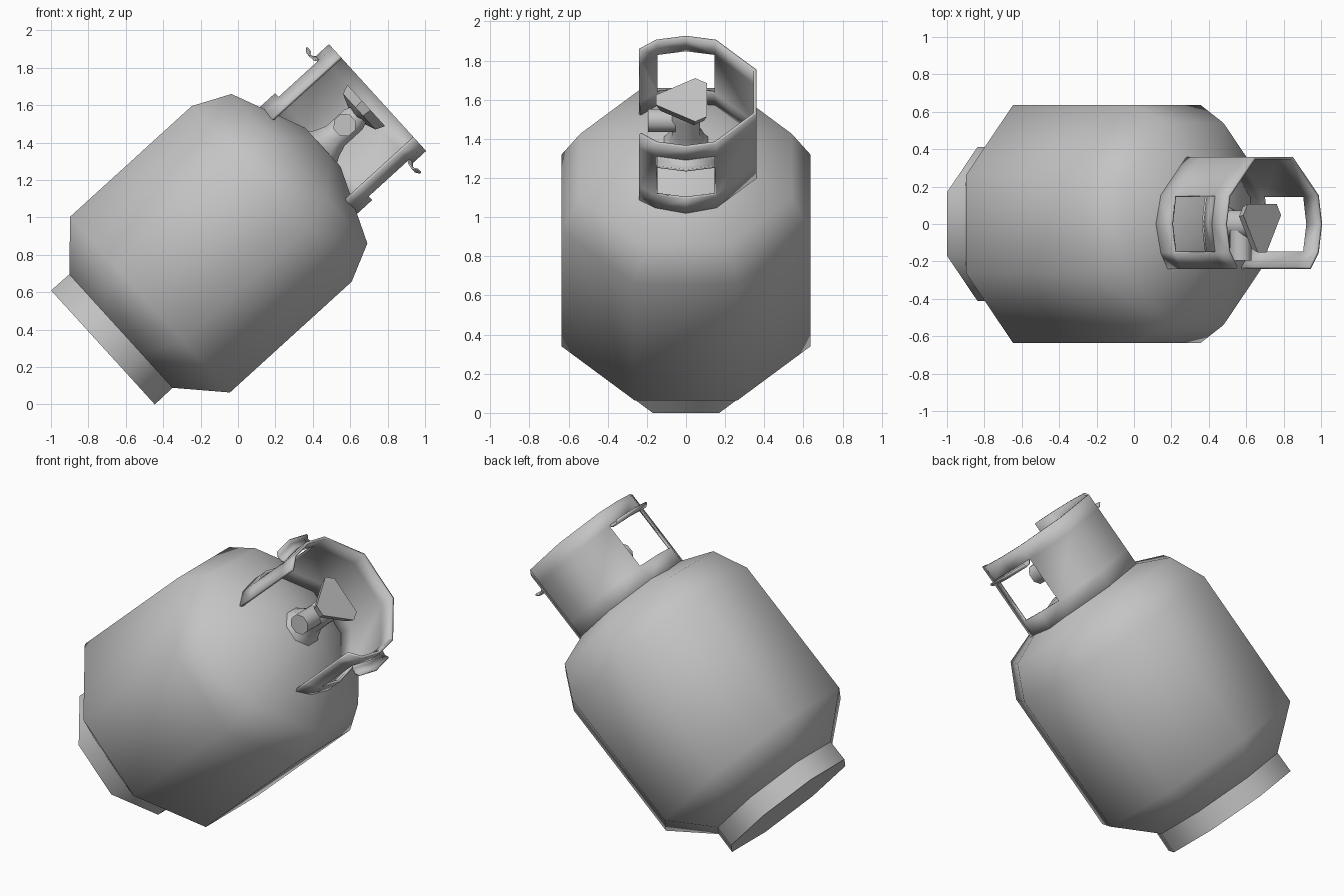
import bpy, bmesh, math
from mathutils import Matrix, Vector

cube = bpy.data.objects.get("Cube")
if cube:
    bpy.data.objects.remove(cube, do_unlink=True)

# One painted-metal colour
grey = bpy.data.materials.new("grey_metal")
grey.use_nodes = True
colour = (0.55, 0.55, 0.55, 1)
grey.diffuse_color = colour
grey.node_tree.nodes["Principled BSDF"].inputs["Base Color"].default_value = colour

# The upright bottle is tipped over about y
TILT = Matrix.Translation((-0.722, 0, 0.305)) @ Matrix.Rotation(math.radians(47.7), 4, 'Y')
SIDES = 8


def finish(name, bm, angle=60, thickness=0):
    bmesh.ops.recalc_face_normals(bm, faces=bm.faces)
    mesh = bpy.data.meshes.new(name)
    bm.to_mesh(mesh)
    bm.free()
    mesh.materials.append(grey)
    obj = bpy.data.objects.new(name, mesh)
    bpy.context.collection.objects.link(obj)
    obj.matrix_world = TILT
    if thickness:
        solid = obj.modifiers.new("thickness", 'SOLIDIFY')
        solid.thickness = thickness
        solid.offset = 0
    bpy.ops.object.select_all(action='DESELECT')
    obj.select_set(True)
    bpy.context.view_layer.objects.active = obj
    bpy.ops.object.shade_smooth_by_angle(angle=math.radians(angle))
    return obj


def bridge(bm, loops, closed=True, skip=lambda row, col: False):
    """Join successive rows of points with quads."""
    rows = [[bm.verts.new(p) for p in loop] for loop in loops]
    n = len(rows[0])
    for i in range(len(rows) - 1):
        for j in range(n if closed else n - 1):
            if not skip(i, j):
                k = (j + 1) % n
                bm.faces.new((rows[i][j], rows[i][k], rows[i + 1][k], rows[i + 1][j]))
    return rows


def lathe(name, profile, angle=60, turn=None):
    """Octagonal solid; radii are measured to the middle of the flats."""
    bm = bmesh.new()
    loops = []
    for r, h in profile:
        r /= math.cos(math.pi / SIDES)
        loops.append([Vector((r * math.cos(a), r * math.sin(a), h))
                      for a in ((j + 0.5) * math.tau / SIDES for j in range(SIDES))])
    rows = bridge(bm, loops)
    bm.faces.new(rows[0])
    bm.faces.new(rows[-1])
    if turn:
        bm.transform(turn)
    return finish(name, bm, angle)


# Bottle and foot ring
lathe("bottle_body", [(0.41, 0.13), (0.635, 0.34), (0.635, 1.22),
                      (0.54, 1.42), (0.14, 1.59)])
lathe("foot_ring", [(0.412, 0), (0.41, 0.135)])

# Valve post and side outlet
lathe("valve_post", [(0.125, 1.57), (0.095, 1.62), (0.072, 1.68),
                     (0.072, 1.81), (0.05, 1.87)])
lathe("valve_outlet", [(0.058, 0), (0.058, 0.195)],
      turn=Matrix.Translation((-0.01, 0, 1.756)) @ Matrix.Rotation(math.pi / 2, 4, 'X'))

# Three-cornered hand knob, wider at the top
bm = bmesh.new()
corners = []
for k in range(3):
    mid = math.radians(-90 + 120 * k)
    corners += [(mid + s * 0.22) for s in (-1, 1)]
knob_rows = bridge(bm, [[Vector((r * math.cos(a) - 0.01, r * math.sin(a), h)) for a in corners]
                        for r, h in ((0.05, 1.83), (0.135, 1.862), (0.157, 1.912))])
bm.faces.new(knob_rows[0])
bm.faces.new(knob_rows[-1])
finish("hand_knob", bm, 30)

# Guard collar: octagon open at the front, with a bowed grip on each side
half = [(0.29, -0.235), (0.352, -0.15), (0.378, 0), (0.352, 0.15), (0.15, 0.352)]
outline = half + [(-x, y) for x, y in reversed(half)]
WINDOW_COLUMNS = (1, 2, 6, 7)
bm = bmesh.new()
bridge(bm, [[Vector((x, y, h)) for x, y in outline] for h in (1.475, 1.595, 1.885, 1.985)],
       closed=False, skip=lambda row, col: row == 1 and col in WINDOW_COLUMNS)
finish("guard_collar", bm, 60, 0.016)

# Curled grip lips above the two windows
for side, label in ((1, "left"), (-1, "right")):
    bm = bmesh.new()
    bridge(bm, [[Vector((side * (r + bow), y, h)) for y, bow in ((-0.148, 0), (0, 0.025), (0.148, 0))]
                for r, h in ((0.352, 1.89), (0.375, 1.872), (0.405, 1.868), (0.428, 1.885))],
           closed=False)
    finish(label + "_grip_lip", bm, 60, 0.01)
